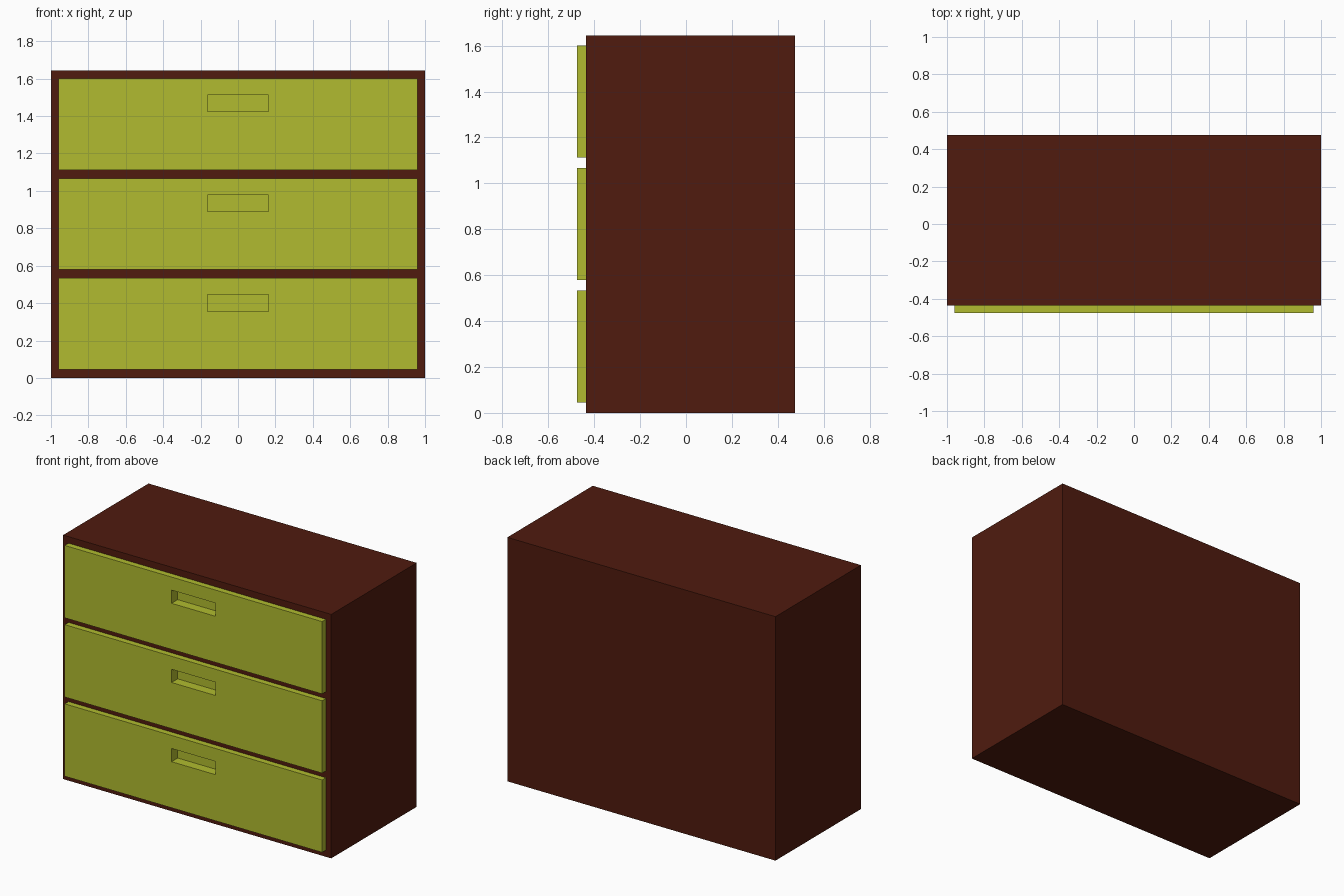
import bpy

if "Cube" in bpy.data.objects:
    bpy.data.objects.remove(bpy.data.objects["Cube"])

W, H = 2.0, 1.645
FRONT, CASE_FRONT, BACK = -0.475, -0.435, 0.475
GAP, DRAWER_H = 0.045, 0.488


def material(name, rgb):
    m = bpy.data.materials.new(name)
    m.diffuse_color = (*rgb, 1)
    m.use_nodes = True
    m.node_tree.nodes["Principled BSDF"].inputs["Base Color"].default_value = m.diffuse_color
    return m


def box(name, x, y, z, mat=None):
    """Box from (min, max) ranges on each axis."""
    bpy.ops.mesh.primitive_cube_add(
        size=1, location=[(a + b) / 2 for a, b in (x, y, z)])
    ob = bpy.context.object
    ob.name = name
    ob.scale = [b - a for a, b in (x, y, z)]
    bpy.ops.object.transform_apply(location=False, rotation=False, scale=True)
    if mat:
        ob.data.materials.append(mat)
    return ob


def cut(target, cutter):
    """Subtract the cutter, then remove it."""
    mod = target.modifiers.new("cut", "BOOLEAN")
    mod.operation = "DIFFERENCE"
    mod.solver = "EXACT"
    mod.object = cutter
    bpy.context.view_layer.objects.active = target
    bpy.ops.object.modifier_apply(modifier=mod.name)
    bpy.data.objects.remove(cutter)


wood = material("dark_wood", (0.08, 0.011, 0.0045))
lime = material("lime_paint", (0.44, 0.50, 0.029))

# Cabinet body
cabinet = box("cabinet", (-W / 2, W / 2), (CASE_FRONT, BACK), (0, H), wood)

for i in range(3):
    z0 = GAP + i * (DRAWER_H + GAP + 0.001)
    span_x, span_z = (-0.96, 0.96), (z0, z0 + DRAWER_H)
    # Opening in the cabinet front
    cut(cabinet, box("opening", span_x, (-0.6, -0.37), span_z))
    # Drawer with a recessed finger pull
    drawer = box(f"drawer_{i + 1}", span_x, (FRONT, -0.37), span_z, lime)
    cut(drawer, box("pull", (-0.163, 0.163), (-0.6, FRONT + 0.065),
                    (z0 + 0.311, z0 + 0.4)))
